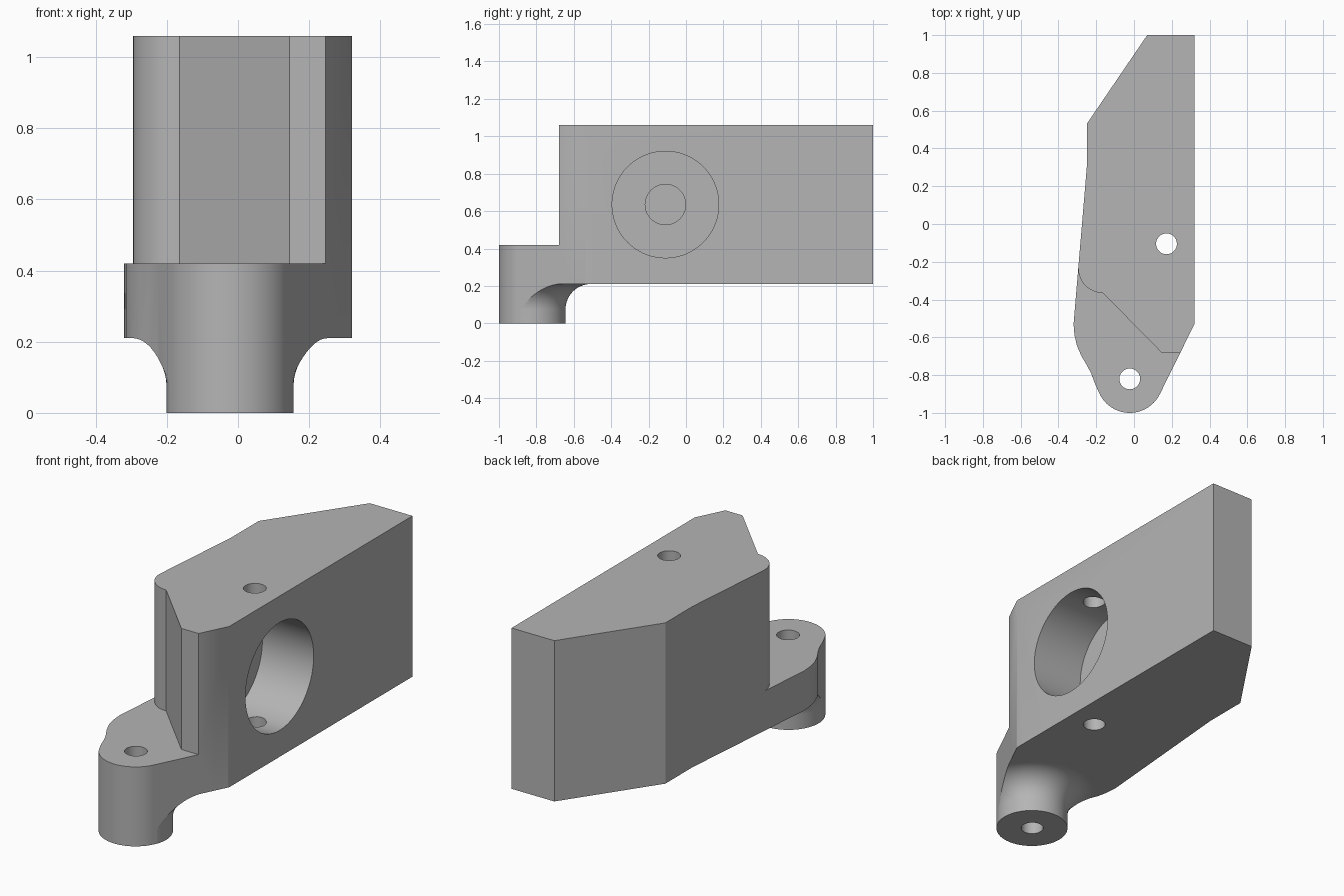
import bpy
import bmesh
from math import sin, cos, pi, radians
from mathutils import Matrix, Vector

if "Cube" in bpy.data.objects:
    bpy.data.objects.remove(bpy.data.objects["Cube"], do_unlink=True)

TOP, STEP, UNDER = 1.06, 0.42, 0.21
FOOT = (-0.0225, -0.8225)
FOOT_R = 0.1775


def arc(centre, r, start, end, n):
    """Points along a circular arc, angles in degrees."""
    angles = [radians(start + (end - start) * i / n) for i in range(n + 1)]
    return [(centre[0] + r * cos(a), centre[1] + r * sin(a)) for a in angles]


def finish(name, bm):
    bmesh.ops.recalc_face_normals(bm, faces=bm.faces)
    mesh = bpy.data.meshes.new(name)
    bm.to_mesh(mesh)
    bm.free()
    obj = bpy.data.objects.new(name, mesh)
    bpy.context.collection.objects.link(obj)
    return obj


def prism(name, outline, z0, z1):
    bm = bmesh.new()
    face = bm.faces.new([bm.verts.new((x, y, z0)) for x, y in outline])
    grown = bmesh.ops.extrude_face_region(bm, geom=[face])["geom"]
    verts = [v for v in grown if isinstance(v, bmesh.types.BMVert)]
    bmesh.ops.translate(bm, verts=verts, vec=(0, 0, z1 - z0))
    return finish(name, bm)


def cylinder(name, start, end, r, n=48):
    a, b = Vector(start), Vector(end)
    turn = (b - a).to_track_quat("Z", "Y").to_matrix().to_4x4()
    bm = bmesh.new()
    bmesh.ops.create_cone(bm, cap_ends=True, segments=n, radius1=r, radius2=r,
                          depth=(b - a).length,
                          matrix=Matrix.Translation((a + b) / 2) @ turn)
    return finish(name, bm)


def ring(name, profile, centre, n=72):
    """Closed (radius, height) profile turned around a vertical axis."""
    bm = bmesh.new()
    loops = []
    for i in range(n):
        a = 2 * pi * i / n
        loops.append([bm.verts.new((centre[0] + r * cos(a), centre[1] + r * sin(a), z))
                      for r, z in profile])
    m = len(profile)
    for i in range(n):
        p, q = loops[i], loops[(i + 1) % n]
        for j in range(m):
            k = (j + 1) % m
            bm.faces.new((p[j], q[j], q[k], p[k]))
    return finish(name, bm)


def cut(body, cutter):
    cutter.hide_render = True
    mod = body.modifiers.new("cut", "BOOLEAN")
    mod.operation = "DIFFERENCE"
    mod.solver = "EXACT"
    mod.object = cutter
    bpy.context.view_layer.objects.active = body
    bpy.ops.object.modifier_apply(modifier=mod.name)
    bpy.data.objects.remove(cutter, do_unlink=True)


# Full-height block with the rounded foot at its front
outline = [(0.07, 1), (-0.25, 0.53), (-0.25, 0.30), (-0.32, -0.53),
           (-0.315, -0.59), (-0.302, -0.645), (-0.278, -0.7),
           (-0.248, -0.75), (-0.225, -0.795), (-0.207, -0.845)]
outline += arc(FOOT, FOOT_R, 203, 333, 22)
outline += [(0.32, -0.53), (0.32, 1)]
body = prism("bracket_body", outline, 0, TOP)

# Step above the foot, with a rounded corner and a slanted front
notch = [(0.6, -0.68), (0.145, -0.68)]
notch += arc((-0.165, -0.235), 0.13, 270, 180, 12)
notch += [(-0.6, -0.235), (-0.6, -1.3), (0.6, -1.3)]
cut(body, prism("step_cutter", notch, STEP, 1.5))

# Underside cleared around the foot, leaving a concave fillet
r = FOOT_R + 0.001
under = [(r, -0.2)] + arc((r + 0.135, UNDER - 0.135), 0.135, 180, 90, 12)
under += [(3, UNDER), (3, -0.2)]
cut(body, ring("underside_cutter", under, FOOT))

# Blind side bore with a smaller recess in its floor
cut(body, cylinder("bore_cutter", (0.6, -0.11, 0.635), (0.02, -0.11, 0.635), 0.285, 72))
cut(body, cylinder("recess_cutter", (0.2, -0.11, 0.635), (-0.13, -0.11, 0.635), 0.108))

# Vertical pin holes through the block and the foot
for x, y in [(0.172, -0.105), (FOOT[0], -0.82)]:
    cut(body, cylinder("pin_hole_cutter", (x, y, -0.3), (x, y, 1.5), 0.055, 36))

# Single grey finish
grey = bpy.data.materials.new("plain_grey")
grey.use_nodes = True
colour = (0.46, 0.46, 0.46, 1)
grey.diffuse_color = colour
grey.node_tree.nodes["Principled BSDF"].inputs["Base Color"].default_value = colour
body.data.materials.clear()
body.data.materials.append(grey)
for face in body.data.polygons:
    face.material_index = 0

# Smooth curved walls while keeping flat faces flat
bpy.ops.object.select_all(action="DESELECT")
body.select_set(True)
bpy.context.view_layer.objects.active = body
bpy.ops.object.shade_smooth_by_angle(angle=radians(28))
weighted = body.modifiers.new("even_normals", "WEIGHTED_NORMAL")
weighted.keep_sharp = True
